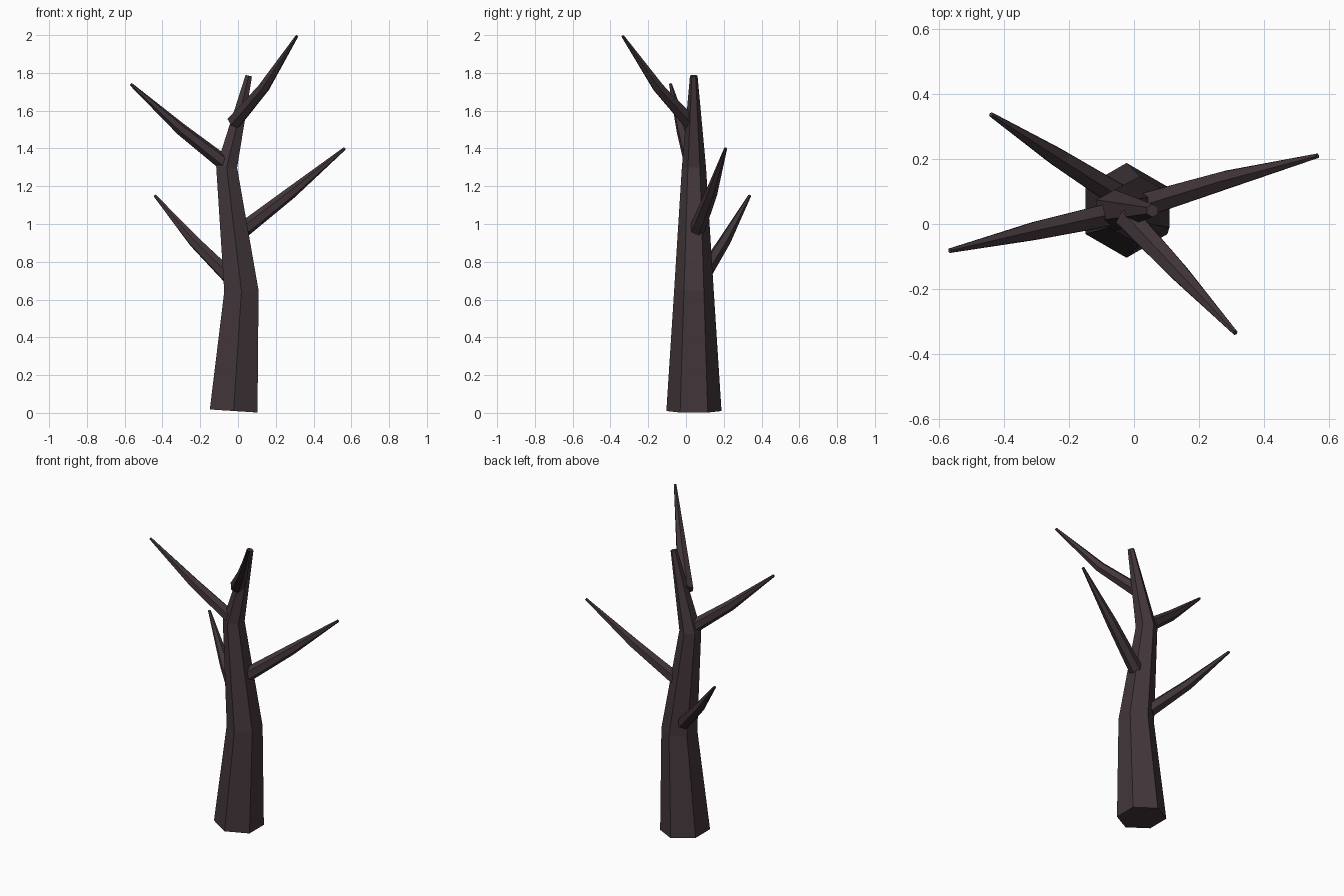
import bpy
import bmesh
import math
from mathutils import Vector

cube = bpy.data.objects.get("Cube")
if cube:
    bpy.data.objects.remove(cube)

# Single dark bark colour
BARK = (0.055, 0.037, 0.042, 1)
bark = bpy.data.materials.new("dark_bark")
bark.use_nodes = True
bark.diffuse_color = BARK
shader = bark.node_tree.nodes["Principled BSDF"]
shader.inputs["Base Color"].default_value = BARK
shader.inputs["Roughness"].default_value = 0.9


def limb(name, path, radii, up, sides=6):
    """Loft a tapered, flat-sided limb along a bent path."""
    points = [Vector(p) for p in path]
    bm = bmesh.new()
    rings = []
    for i, (point, radius) in enumerate(zip(points, radii)):
        before = points[max(i - 1, 0)]
        after = points[min(i + 1, len(points) - 1)]
        along = (after - before).normalized()
        u = (up - along * up.dot(along)).normalized()
        v = along.cross(u)
        ring = []
        for k in range(sides):
            a = math.tau * k / sides
            ring.append(bm.verts.new(point + (u * math.cos(a) + v * math.sin(a)) * radius))
        rings.append(ring)
    for low, high in zip(rings, rings[1:]):
        for k in range(sides):
            n = (k + 1) % sides
            bm.faces.new((low[k], low[n], high[n], high[k]))
    bm.faces.new(rings[0][::-1])
    bm.faces.new(rings[-1])
    bmesh.ops.recalc_face_normals(bm, faces=bm.faces)
    mesh = bpy.data.meshes.new(name)
    bm.to_mesh(mesh)
    bm.free()
    mesh.materials.append(bark)
    obj = bpy.data.objects.new(name, mesh)
    bpy.context.collection.objects.link(obj)
    return obj


# Crooked tapering trunk
limb("trunk",
     [(-0.023, 0.042, 0.01), (0.018, 0.042, 0.645), (-0.06, 0.042, 1.3), (0.057, 0.041, 1.785)],
     [0.146, 0.105, 0.064, 0.02], Vector((0, 1, 0)))

# Bare branches, each with one slight bend
BRANCHES = {
    "upper_right_branch": [(-0.037, 0.037, 1.295), (-0.3, -0.02, 1.5), (-0.567, -0.082, 1.74)],
    "upper_left_branch": [(-0.02, 0.02, 1.54), (0.135, -0.145, 1.72), (0.312, -0.335, 1.995)],
    "lower_left_branch": [(0.035, 0.06, 0.975), (0.28, 0.135, 1.165), (0.565, 0.21, 1.4)],
    "lower_right_branch": [(-0.045, 0.085, 0.72), (-0.235, 0.205, 0.91), (-0.44, 0.337, 1.15)],
}
for name, path in BRANCHES.items():
    limb(name, path, [0.042, 0.032, 0.008], Vector((0, 0, 1)))
